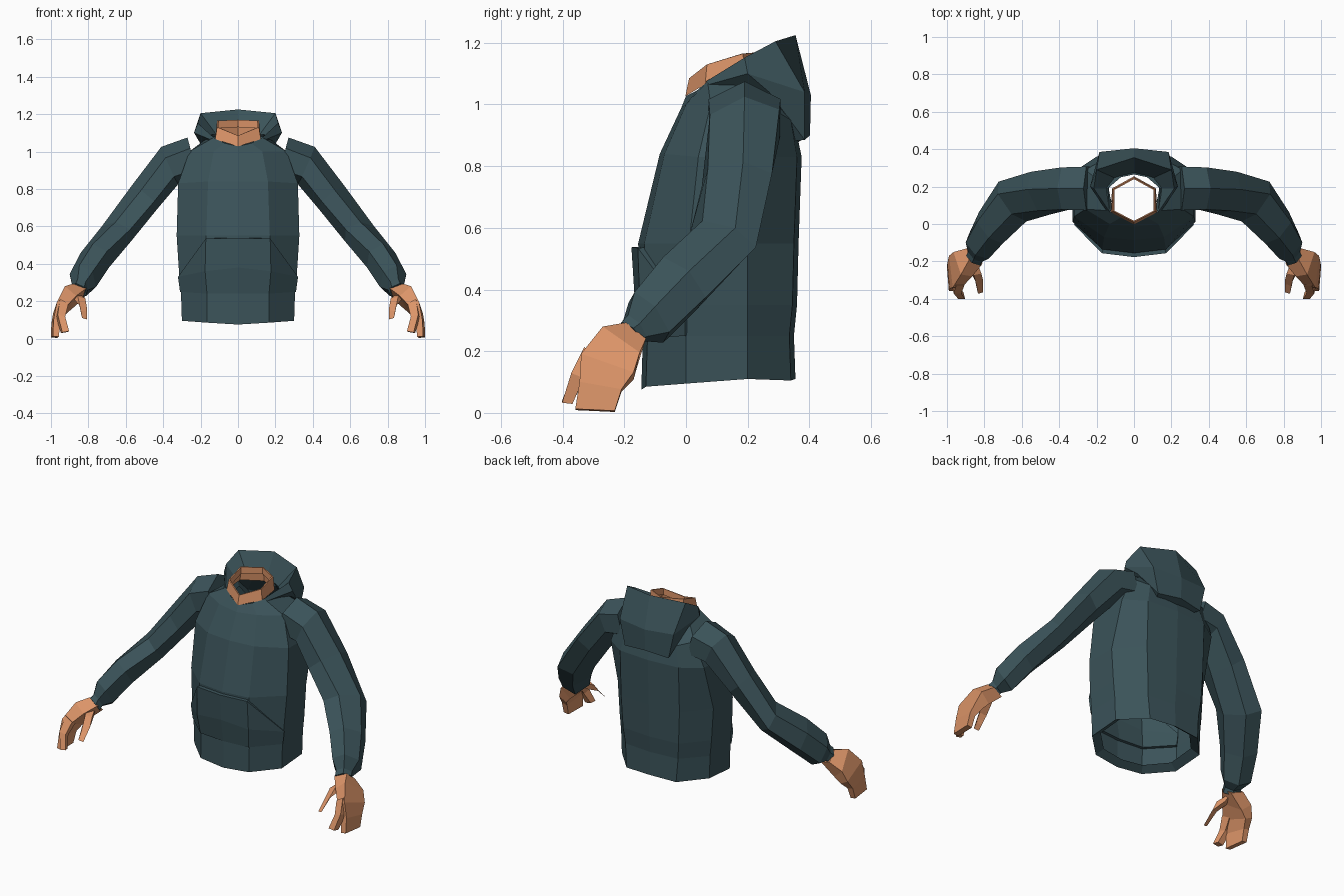
import bpy, bmesh, math
from mathutils import Vector


def material(name, rgb):
    m = bpy.data.materials.new(name)
    m.diffuse_color = (*rgb, 1)
    return m


CLOTH = material("dark_teal_cloth", (0.043, 0.086, 0.100))
SKIN = material("skin", (0.72, 0.30, 0.14))


def finish(name, bm, mat):
    """Turn a right-hand half into a flat shaded object mirrored over x."""
    me = bpy.data.meshes.new(name)
    bm.to_mesh(me)
    bm.free()
    me.materials.append(mat)
    ob = bpy.data.objects.new(name, me)
    bpy.context.collection.objects.link(ob)
    mod = ob.modifiers.new("mirror", 'MIRROR')
    mod.use_axis[0] = True
    mod.merge_threshold = 0.0005
    return ob


def sheet(name, rows, mat):
    """Skin a half grid; points in a row run front to back, rows go up."""
    bm = bmesh.new()
    vs = [[bm.verts.new(p) for p in r] for r in rows]
    for a, b in zip(vs, vs[1:]):
        for j in range(len(a) - 1):
            bm.faces.new((a[j], a[j + 1], b[j + 1], b[j]))
    bmesh.ops.remove_doubles(bm, verts=bm.verts[:], dist=0.0005)
    return finish(name, bm, mat)


def tube(name, rings, sides, mat, turn=0.0, size=1.0):
    """Loft rings of (centre, first half axis, second half axis)."""
    bm = bmesh.new()
    loops = []
    for c, u, v in rings:
        c, u, v = Vector(c), Vector(u) * size, Vector(v) * size
        angles = [turn + 2 * math.pi * k / sides for k in range(sides)]
        loops.append([bm.verts.new(c + u * math.cos(a) + v * math.sin(a)) for a in angles])
    for a, b in zip(loops, loops[1:]):
        for k in range(sides):
            n = (k + 1) % sides
            bm.faces.new((a[k], a[n], b[n], b[k]))
    bm.faces.new(loops[0][::-1])
    bm.faces.new(loops[-1])
    bmesh.ops.recalc_face_normals(bm, faces=bm.faces[:])
    return finish(name, bm, mat)


# Torso: hem turned inward, straight body, tapering to the collar
hem = [(0, -.145, .075), (.165, -.13, .085), (.30, 0, .095),
       (.30, .20, .11), (.17, .34, .105), (0, .355, .11)]
hem_inside = [(x * .84, .105 + (y - .105) * .84, z + .03) for x, y, z in hem]
sheet("torso", [
    hem_inside, hem,
    [(0, -.14, .24), (.165, -.125, .24), (.305, 0, .25), (.305, .2, .25), (.18, .335, .25), (0, .35, .25)],
    [(0, -.15, .35), (.17, -.13, .35), (.315, 0, .35), (.315, .2, .35), (.19, .345, .35), (0, .36, .35)],
    [(0, -.155, .55), (.17, -.135, .55), (.328, .01, .55), (.328, .2, .55), (.2, .35, .55), (0, .365, .55)],
    [(0, -.085, .84), (.16, -.07, .84), (.32, .04, .83), (.32, .28, .83), (.2, .36, .83), (0, .375, .83)],
    [(0, -.015, .99), (.13, 0, 1.0), (.26, .08, 1.0), (.26, .29, .98), (.17, .34, .95), (0, .35, .95)],
    [(0, 0, 1.028), (.07, .035, 1.045), (.13, .07, 1.075), (.14, .19, 1.09), (.07, .25, 1.09), (0, .265, 1.09)],
], CLOTH)

# Front pocket with slanted hand openings
pocket = sheet("front_pocket", [
    [(0, -.146, .24), (.166, -.132, .24), (.310, -.003, .25)],
    [(0, -.167, .38), (.176, -.150, .36), (.321, -.004, .33)],
    [(0, -.177, .537), (.172, -.156, .535), (.172, -.156, .535)],
], CLOTH)
solid = pocket.modifiers.new("thickness", 'SOLIDIFY')
solid.thickness = 0.022
solid.offset = -1

# Hood lying on the back: underside, outer pouch, rim, inner lining
sheet("hood", [
    [(.12, .12, 1.03), (.16, .24, 1.01), (.12, .33, .88), (0, .35, .87)],
    [(.14, .10, 1.05), (.20, .27, 1.04), (.15, .385, .885), (0, .402, .90)],
    [(.15, .075, 1.065), (.235, .20, 1.10), (.185, .385, 1.04), (0, .405, 1.03)],
    [(.13, .065, 1.075), (.215, .19, 1.152), (.20, .29, 1.205), (0, .355, 1.225)],
    [(.115, .075, 1.06), (.135, .19, 1.07), (.10, .245, 1.07), (0, .27, 1.07)],
], CLOTH)

# Neck: open six sided collar of skin
neck_top = [(0, .010, 1.085), (.112, .068, 1.13), (.112, .185, 1.165), (0, .247, 1.17)]
sheet("neck", [
    [(0, -.002, 1.027), (.122, .062, 1.065), (.118, .19, 1.08), (0, .255, 1.08)],
    neck_top,
    [(x * .94, .128 + (y - .128) * .94, z) for x, y, z in neck_top],
    [(x * .94, .128 + (y - .128) * .94, z - .04) for x, y, z in neck_top],
], SKIN)

# Sleeves: six sided, bent at the elbow, gathered into the cuff
tube("sleeves", [
    ((.24, .19, .96), (.03, 0, .115), (0, -.135, 0)),
    ((.365, .19, .925), (.045, 0, .10), (0, -.13, -.01)),
    ((.50, .165, .755), (.07, .02, .06), (-.02, -.12, .01)),
    ((.65, .12, .56), (.078, .04, .04), (-.04, -.10, .05)),
    ((.765, -.02, .42), (.075, .03, .04), (-.03, -.08, .075)),
    ((.83, -.12, .31), (.07, .02, .035), (-.02, -.065, .075)),
    ((.845, -.165, .275), (.042, .015, .015), (-.01, -.035, .04)),
    ((.853, -.185, .255), (.045, .015, .02), (-.01, -.035, .035)),
], 6, CLOTH)

# Hands: palm with joined fingers, separate index finger and thumb
Q = math.pi / 4
R2 = math.sqrt(2)
tube("palms_and_fingers", [
    ((.852, -.172, .255), (-.005, -.032, .026), (.036, .01, .012)),
    ((.915, -.215, .212), (-.02, -.060, .042), (.030, .005, .026)),
    ((.955, -.255, .150), (-.01, -.085, .030), (.024, 0, .012)),
    ((.974, -.277, .085), (-.006, -.068, .012), (.018, 0, .004)),
    ((.979, -.295, .008), (-.005, -.064, .003), (.016, 0, .002)),
], 4, SKIN, Q, R2)
tube("index_fingers", [
    ((.935, -.305, .185), (-.006, -.025, .014), (.022, 0, .014)),
    ((.948, -.352, .115), (-.004, -.020, .008), (.020, 0, .006)),
    ((.925, -.385, .034), (-.004, -.017, .002), (.018, 0, -.003)),
], 4, SKIN, Q, R2)
tube("thumbs", [
    ((.868, -.205, .232), (.025, -.008, .010), (.008, .022, .022)),
    ((.832, -.285, .195), (.020, -.004, .006), (.004, .016, .024)),
    ((.822, -.355, .118), (.014, -.004, .004), (.002, .014, .012)),
], 4, SKIN, Q, R2)
